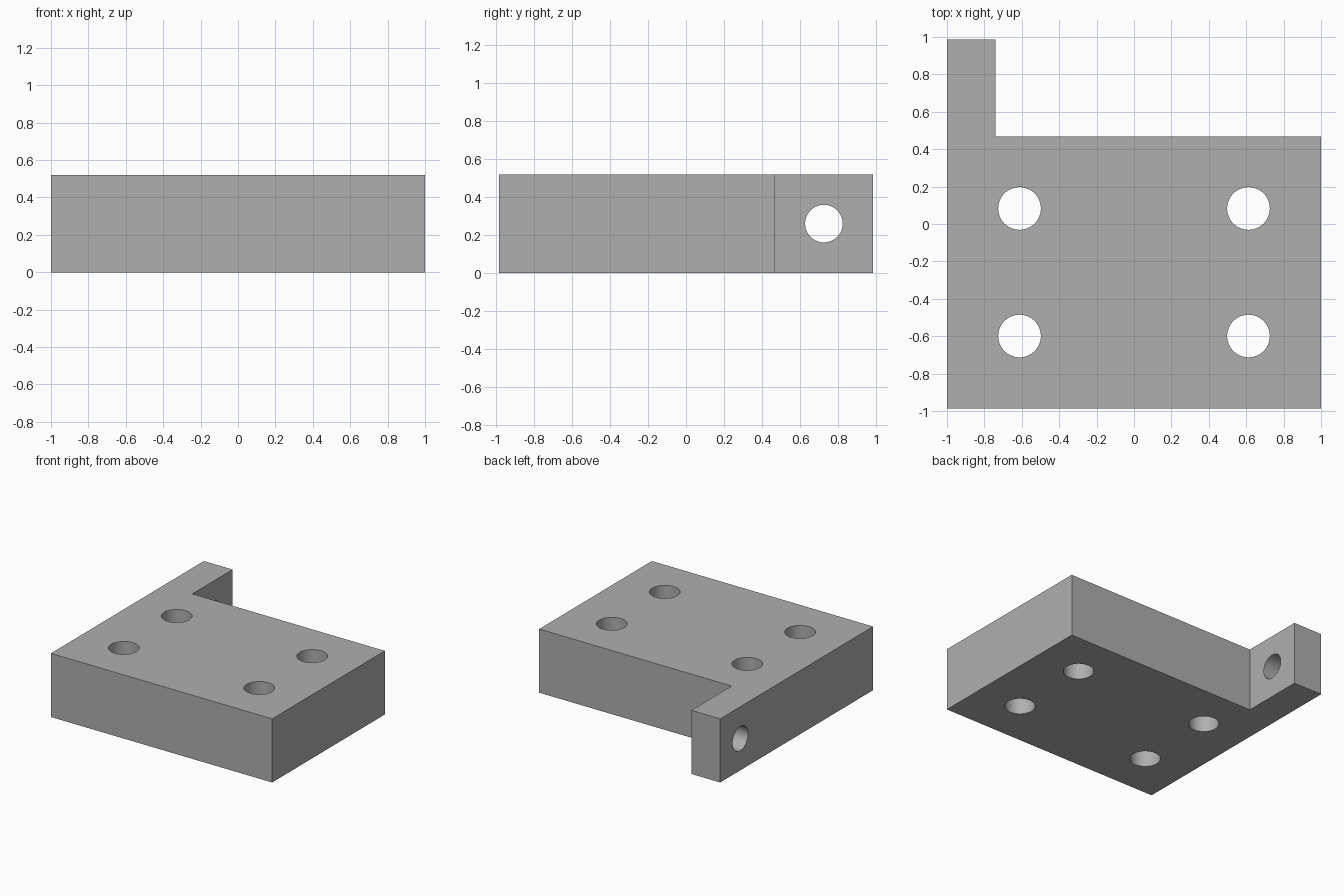
import bpy
import bmesh
from math import pi
from mathutils import Matrix

if "Cube" in bpy.data.objects:
    bpy.data.objects.remove(bpy.data.objects["Cube"])

HEIGHT = 0.52
HALF_Y = 0.987
GREY = (0.43, 0.43, 0.43, 1)

grey = bpy.data.materials.new("plain grey")
grey.use_nodes = True
grey.diffuse_color = GREY
grey.node_tree.nodes["Principled BSDF"].inputs["Base Color"].default_value = GREY


def add_object(name, bm):
    bmesh.ops.recalc_face_normals(bm, faces=bm.faces[:])
    mesh = bpy.data.meshes.new(name)
    bm.to_mesh(mesh)
    bm.free()
    mesh.materials.append(grey)
    obj = bpy.data.objects.new(name, mesh)
    bpy.context.collection.objects.link(obj)
    return obj


# Block with a side lug, extruded from one L-shaped outline
outline = [(-1, -HALF_Y), (1, -HALF_Y), (1, 0.467),
           (-0.74, 0.467), (-0.74, HALF_Y), (-1, HALF_Y)]
bm = bmesh.new()
base = bm.faces.new([bm.verts.new((x, y, 0)) for x, y in outline])
top = bmesh.ops.extrude_face_region(bm, geom=[base])["geom"]
bmesh.ops.translate(bm, vec=(0, 0, HEIGHT),
                    verts=[v for v in top if isinstance(v, bmesh.types.BMVert)])
block = add_object("mounting_block", bm)

# Drills: four vertical mounting holes and one cross hole in the lug
bm = bmesh.new()


def drill(center, radius, turn):
    bmesh.ops.create_cone(bm, cap_ends=True, segments=64, radius1=radius,
                          radius2=radius, depth=1,
                          matrix=Matrix.Translation(center) @ turn)


for x in (-0.612, 0.612):
    for y in (-0.599, 0.083):
        drill((x, y, HEIGHT / 2), 0.114, Matrix())
drill((-0.87, 0.727, HEIGHT / 2), 0.099, Matrix.Rotation(pi / 2, 4, "Y"))
cutter = add_object("hole_cutter", bm)
cutter.hide_render = True
cutter.hide_set(True)

cut = block.modifiers.new("holes", "BOOLEAN")
cut.operation = "DIFFERENCE"
cut.solver = "EXACT"
cut.object = cutter

# Apply the holes, then smooth only the round walls
bpy.context.view_layer.objects.active = block
block.select_set(True)
bpy.ops.object.modifier_apply(modifier=cut.name)
bpy.data.objects.remove(cutter)
bpy.ops.object.shade_smooth_by_angle(angle=pi / 6)
